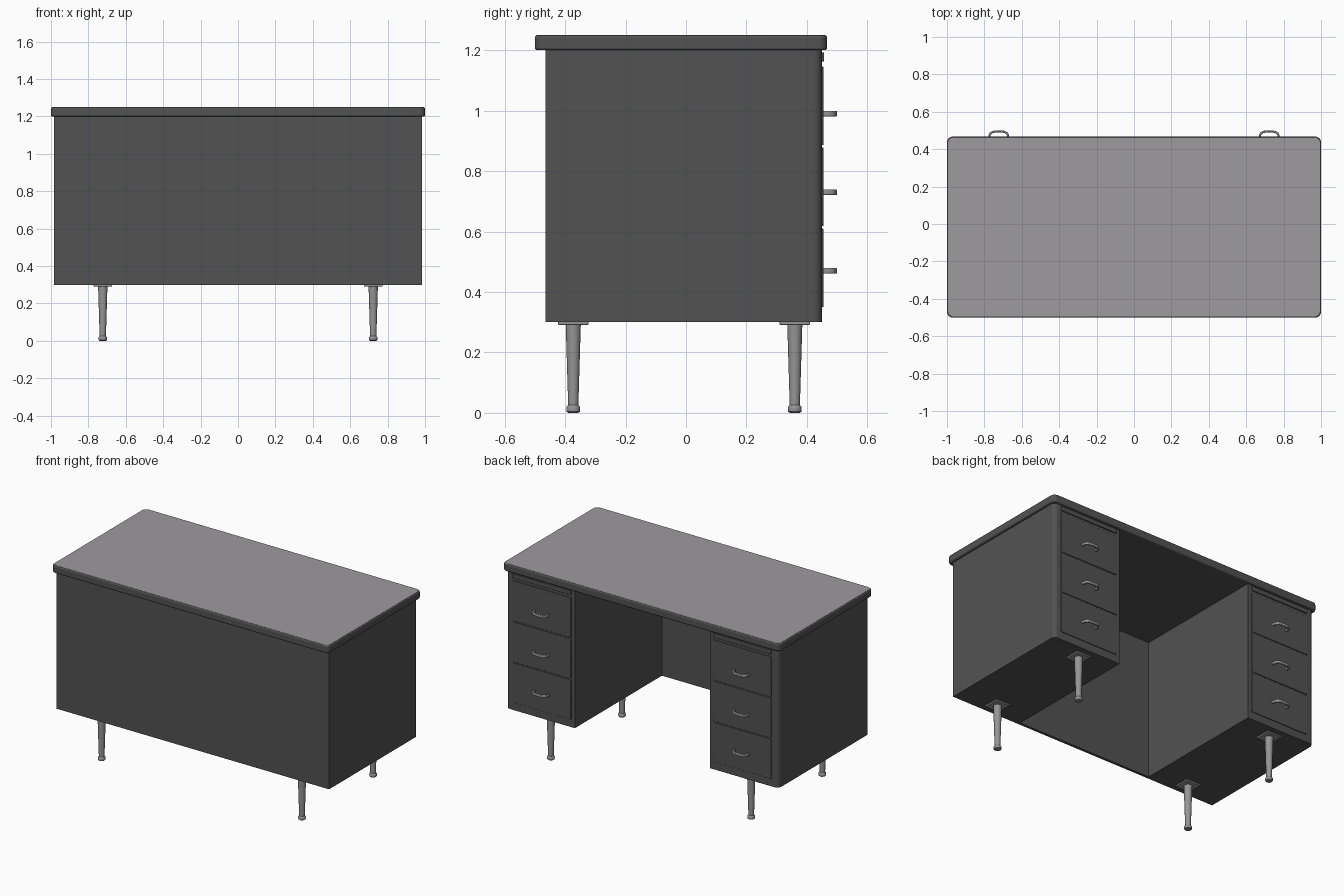
import bpy, bmesh, math

if "Cube" in bpy.data.objects:
    bpy.data.objects.remove(bpy.data.objects["Cube"])


def material(name, r, g, b):
    m = bpy.data.materials.new(name)
    m.diffuse_color = (r, g, b, 1)
    m.use_nodes = True
    m.node_tree.nodes["Principled BSDF"].inputs["Base Color"].default_value = m.diffuse_color
    return m


BODY = material("dark grey enamel", 0.085, 0.085, 0.085)
TOP = material("light grey laminate", 0.34, 0.325, 0.34)
METAL = material("brushed metal", 0.30, 0.30, 0.30)


def finish(bm, name, mats, bevel=0, segments=2, smooth=True):
    bmesh.ops.recalc_face_normals(bm, faces=bm.faces[:])
    me = bpy.data.meshes.new(name)
    bm.to_mesh(me)
    bm.free()
    ob = bpy.data.objects.new(name, me)
    bpy.context.collection.objects.link(ob)
    for m in mats:
        me.materials.append(m)
    if bevel:
        mod = ob.modifiers.new("bevel", 'BEVEL')
        mod.width, mod.segments = bevel, segments
        mod.limit_method = 'ANGLE'
        mod.angle_limit = math.radians(40)
    if smooth:
        bpy.ops.object.select_all(action='DESELECT')
        ob.select_set(True)
        bpy.context.view_layer.objects.active = ob
        bpy.ops.object.shade_smooth_by_angle(angle=math.radians(35))
    return ob


def prism(name, outline, z0, z1, mats, **kw):
    """Extrude a plan outline upward from z0 to z1."""
    bm = bmesh.new()
    f = bm.faces.new([bm.verts.new((x, y, z0)) for x, y in outline])
    new = bmesh.ops.extrude_face_region(bm, geom=[f])['geom']
    for v in new:
        if isinstance(v, bmesh.types.BMVert):
            v.co.z = z1
    return finish(bm, name, mats, **kw)


def rect(x0, x1, y0, y1):
    return [(x0, y0), (x1, y0), (x1, y1), (x0, y1)]


def arc(cx, cy, r, a0, a1, n=8):
    return [(cx + r * math.cos(math.radians(a0 + (a1 - a0) * i / n)),
             cy + r * math.sin(math.radians(a0 + (a1 - a0) * i / n))) for i in range(n + 1)]


def lathe(name, profile, x, y, mat, n=24):
    bm = bmesh.new()
    rings = [[bm.verts.new((x + r * math.cos(2 * math.pi * i / n),
                            y + r * math.sin(2 * math.pi * i / n), z)) for i in range(n)]
             for r, z in profile]
    for a, b in zip(rings, rings[1:]):
        for i in range(n):
            bm.faces.new((a[i], a[(i + 1) % n], b[(i + 1) % n], b[i]))
    bm.faces.new(rings[0])
    bm.faces.new(rings[-1])
    return finish(bm, name, [mat])


# Body: U-shaped plan of two pedestals and a thin modesty panel
R = 0.028
X, XI, YB, YF = 0.983, 0.487, -0.465, 0.45
plan = [(-X, YB), (X, YB)] + arc(X - R, YF - R, R, 0, 90)
plan += [(XI, YF), (XI, YB + 0.018), (-XI, YB + 0.018), (-XI, YF)]
plan += arc(-X + R, YF - R, R, 90, 180)
prism("desk_body", plan, 0.30, 1.20, [BODY])

# Desktop: rounded slab with a dark rim and a light upper face
r, y0, y1 = 0.03, -0.5, 0.467
slab = (arc(1 - r, y0 + r, r, -90, 0) + arc(1 - r, y1 - r, r, 0, 90)
        + arc(-1 + r, y1 - r, r, 90, 180) + arc(-1 + r, y0 + r, r, 180, 270))
prism("desktop_rim", slab, 1.20, 1.249, [BODY], bevel=0.008, segments=3)
s = 0.994
laminate = [(x * s, (y + 0.0165) * 0.988 - 0.0165) for x, y in slab]
prism("desktop_surface", laminate, 1.244, 1.25, [TOP])

for side, cx in (("right", 0.723), ("left", -0.723)):
    # Pull-out writing board above the drawers
    prism(side + "_writing_board", rect(cx - 0.21, cx + 0.21, 0.40, 0.457),
          1.163, 1.192, [BODY], bevel=0.002)
    for i in range(3):
        # Drawer front
        z = 0.35 + 0.268 * i
        prism(f"{side}_drawer_{i + 1}", rect(cx - 0.21, cx + 0.21, 0.42, 0.4545),
              z, z + 0.26, [BODY], bevel=0.002)
        # Bowed handle: outer curve joined to a thinner inner curve
        hz = 0.47 + 0.26 * i
        outer, inner = [], []
        for k in range(17):
            t = math.pi * k / 16
            c, sn = math.cos(t), math.sin(t)
            c, sn = math.copysign(abs(c) ** 0.6, c), abs(sn) ** 0.6
            outer.append((cx + 0.056 * c, 0.453 + 0.047 * sn))
            inner.append((cx + 0.046 * c, 0.453 + 0.036 * sn))
        prism(f"{side}_handle_{i + 1}", outer + inner[::-1],
              hz - 0.009, hz + 0.009, [METAL], bevel=0.003)
    # Tapered legs with mounting plates and round feet
    for end, cy in (("front", -0.373), ("back", 0.36)):
        prism(f"{end}_{side}_leg_plate", rect(cx - 0.05, cx + 0.05, cy - 0.05, cy + 0.05),
              0.291, 0.302, [METAL], bevel=0.002)
        lathe(f"{end}_{side}_leg",
              [(0.017, 0), (0.022, 0.004), (0.023, 0.012), (0.022, 0.02), (0.017, 0.026),
               (0.017, 0.03), (0.025, 0.295)], cx, cy, METAL)
